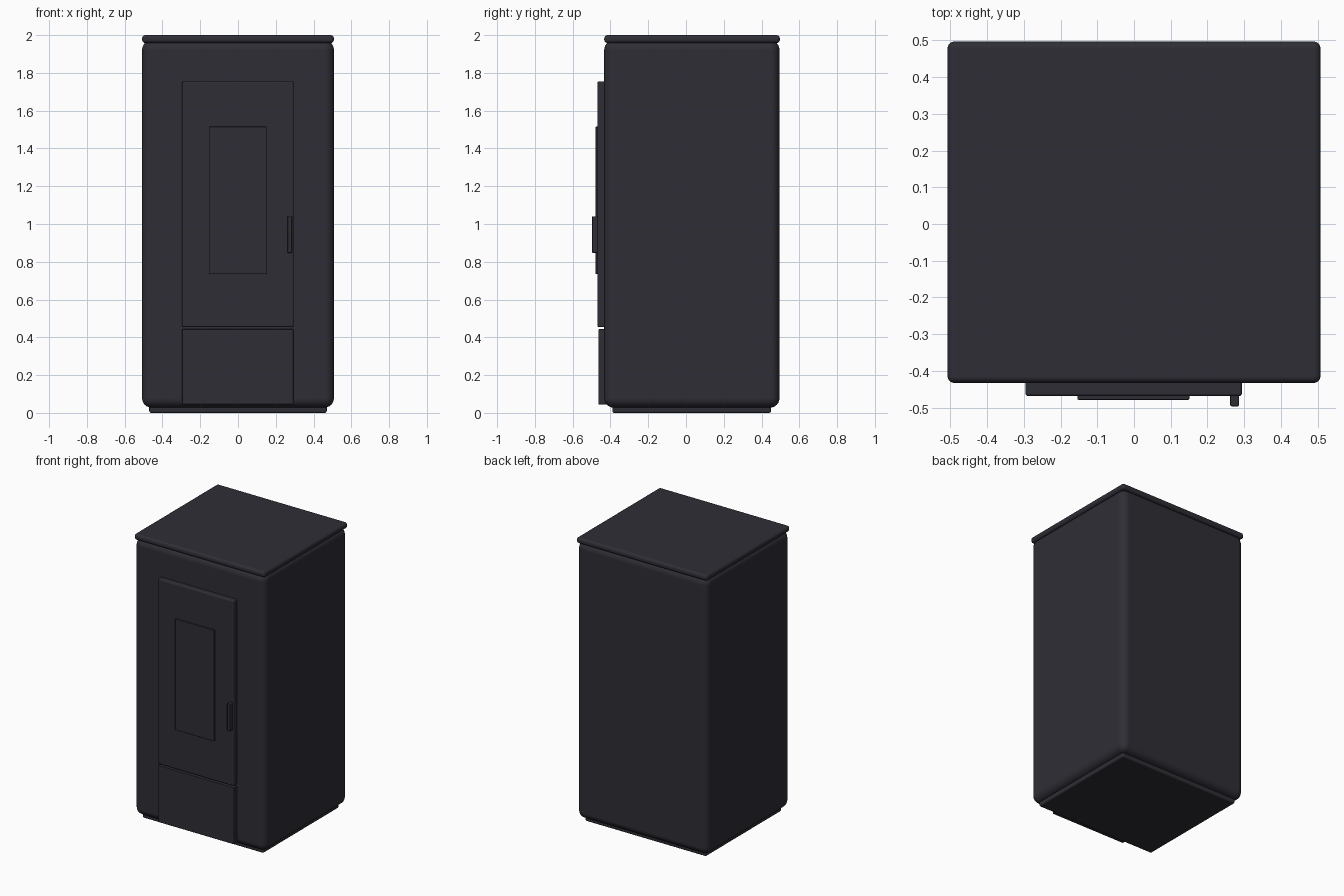
import bpy
import bmesh
import math

if "Cube" in bpy.data.objects:
    bpy.data.objects.remove(bpy.data.objects["Cube"])

charcoal = bpy.data.materials.new("charcoal_steel")
charcoal.diffuse_color = (0.027, 0.027, 0.036, 1)
charcoal.use_nodes = True
charcoal.node_tree.nodes["Principled BSDF"].inputs["Base Color"].default_value = charcoal.diffuse_color


def rounded_box(name, x, y, z, radius, segments):
    """Box between the (min, max) pairs x, y and z, with rounded edges."""
    mesh = bpy.data.meshes.new(name)
    bm = bmesh.new()
    bmesh.ops.create_cube(bm, size=1)
    for v in bm.verts:
        for i, (lo, hi) in enumerate((x, y, z)):
            v.co[i] = lo if v.co[i] < 0 else hi
    bm.to_mesh(mesh)
    bm.free()
    obj = bpy.data.objects.new(name, mesh)
    bpy.context.collection.objects.link(obj)
    mesh.materials.append(charcoal)

    bevel = obj.modifiers.new("rounded_edges", 'BEVEL')
    bevel.width = radius
    bevel.segments = segments
    bevel.harden_normals = True

    bpy.ops.object.select_all(action='DESELECT')
    obj.select_set(True)
    bpy.context.view_layer.objects.active = obj
    bpy.ops.object.shade_smooth_by_angle(angle=math.radians(40))
    return obj


# Stove cabinet: plinth, body and lid
rounded_box("plinth", (-0.47, 0.47), (-0.39, 0.45), (0, 0.06), 0.01, 3)
rounded_box("body", (-0.508, 0.508), (-0.433, 0.495), (0.028, 1.972), 0.05, 6)
rounded_box("lid", (-0.508, 0.508), (-0.433, 0.497), (1.958, 2.0), 0.018, 4)

# Fire door with window pane and handle, ash drawer below
rounded_box("door", (-0.296, 0.294), (-0.469, -0.42), (0.455, 1.755), 0.008, 3)
rounded_box("window_pane", (-0.154, 0.151), (-0.479, -0.46), (0.735, 1.515), 0.003, 2)
rounded_box("handle", (0.262, 0.286), (-0.497, -0.46), (0.847, 1.041), 0.005, 3)
rounded_box("ash_drawer", (-0.296, 0.294), (-0.464, -0.42), (0.044, 0.443), 0.004, 3)
